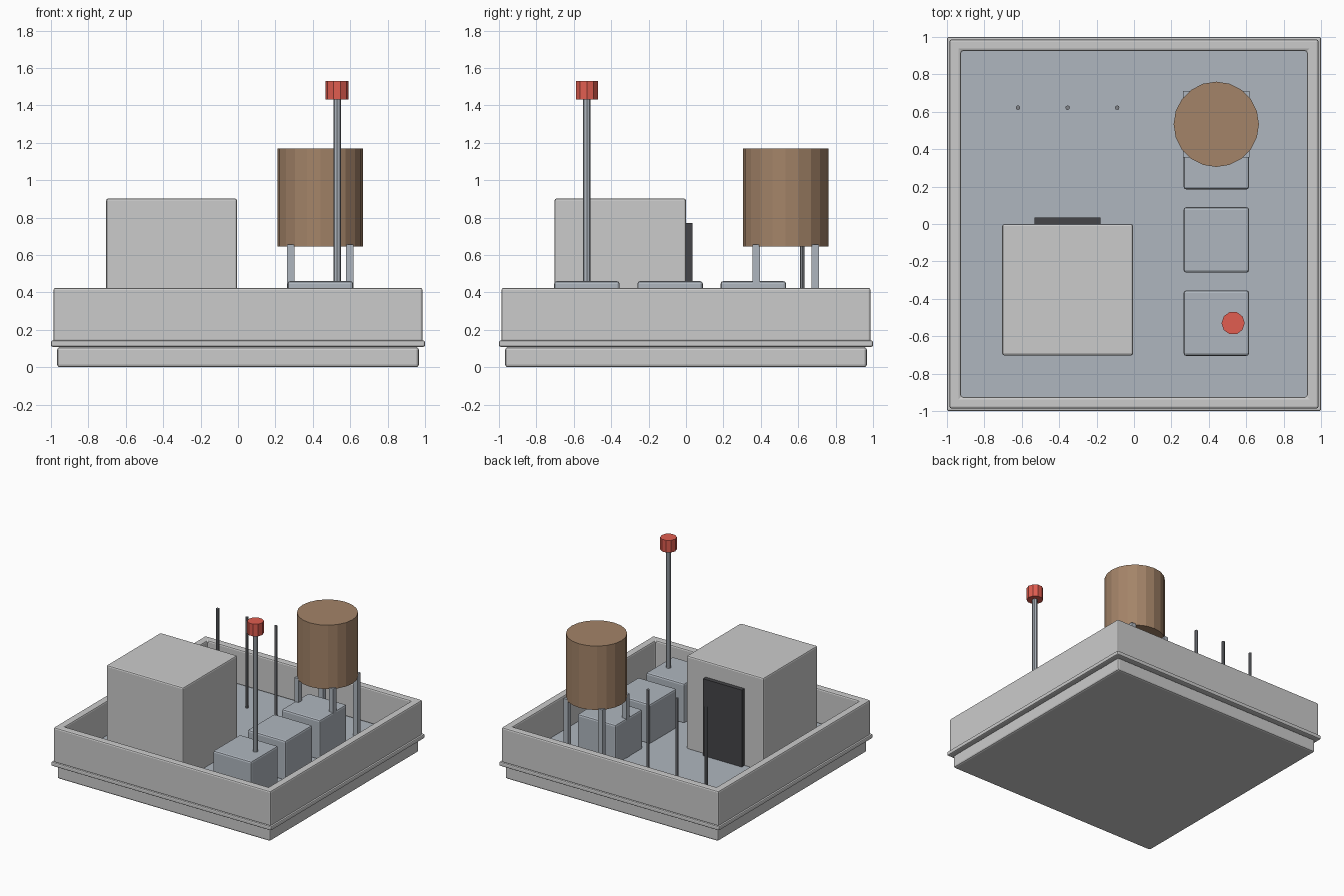
import bpy, bmesh, math
from mathutils import Matrix, Vector

if "Cube" in bpy.data.objects:
    bpy.data.objects.remove(bpy.data.objects["Cube"])


def material(name, rgb):
    m = bpy.data.materials.new(name)
    m.diffuse_color = (*rgb, 1)
    m.use_nodes = True
    m.node_tree.nodes["Principled BSDF"].inputs["Base Color"].default_value = m.diffuse_color
    return m


BLUE_GREY = material("pale_metal", (0.43, 0.47, 0.52))
DARK = material("dark_door", (0.06, 0.06, 0.065))
STEEL = material("pipe_steel", (0.22, 0.23, 0.25))
WOOD = material("tank_wood", (0.37, 0.23, 0.14))
RED = material("beacon_red", (0.75, 0.11, 0.08))

DECK = 0.14  # height of the roof surface


def finish(bm, name, mat=None, bevel=0):
    bmesh.ops.recalc_face_normals(bm, faces=bm.faces)
    me = bpy.data.meshes.new(name)
    bm.to_mesh(me)
    bm.free()
    ob = bpy.data.objects.new(name, me)
    bpy.context.collection.objects.link(ob)
    if mat:
        me.materials.append(mat)
    if bevel:
        mod = ob.modifiers.new("bevel", 'BEVEL')
        mod.width = bevel
        mod.segments = 2
    return ob


def box(name, lo, hi, mat=None, bevel=0):
    lo, hi = Vector(lo), Vector(hi)
    bm = bmesh.new()
    bmesh.ops.create_cube(bm, size=1, matrix=Matrix.Translation((lo + hi) / 2)
                          @ Matrix.Diagonal((*(hi - lo), 1)))
    return finish(bm, name, mat, bevel)


def cylinder(name, x, y, z0, z1, r, sides, mat):
    bm = bmesh.new()
    bmesh.ops.create_cone(bm, cap_ends=True, segments=sides, radius1=r, radius2=r, depth=z1 - z0,
                          matrix=Matrix.Translation((x, y, (z0 + z1) / 2))
                          @ Matrix.Rotation(math.pi / 2, 4, 'Z'))
    return finish(bm, name, mat)


def square_ring(name, outer, inner, z0, z1, bevel):
    bm = bmesh.new()
    corners = [(-1, -1), (1, -1), (1, 1), (-1, 1)]
    # the cross-section is swept round the four corners
    section = [(outer, z0), (outer, z1), (inner, z1), (inner, z0)]
    loops = [[bm.verts.new((sx * r, sy * r, z)) for r, z in section] for sx, sy in corners]
    for i in range(4):
        a, b = loops[i], loops[(i + 1) % 4]
        for j in range(4):
            k = (j + 1) % 4
            bm.faces.new((a[j], b[j], b[k], a[k]))
    return finish(bm, name, None, bevel)


# base slab, roof deck, projecting ledge and parapet
box("base_slab", (-0.967, -0.967, 0), (0.967, 0.967, 0.107), None, 0.014)
box("roof_deck", (-0.95, -0.95, 0.09), (0.95, 0.95, DECK), BLUE_GREY)
square_ring("ledge", 1.0, 0.93, 0.109, 0.143, 0.009)
square_ring("parapet", 0.987, 0.925, 0.135, 0.424, 0.012)

# stair house with its door at the back
box("stair_house", (-0.705, -0.703, DECK - 0.01), (-0.005, 0, 0.902), None, 0.012)
box("stair_door", (-0.532, -0.02, DECK), (-0.18, 0.035, 0.772), DARK)

# row of cooling units
for i, y in enumerate((-0.53, -0.085, 0.36)):
    box(f"cooling_unit_{i + 1}", (0.265, y - 0.175, DECK - 0.01),
        (0.615, y + 0.175, 0.46), BLUE_GREY, 0.014)

# water tank on four legs
TX, TY = 0.44, 0.533
cylinder("water_tank", TX, TY, 0.645, 1.17, 0.228, 20, WOOD)
for i, (sx, sy) in enumerate(((-1, -1), (1, -1), (1, 1), (-1, 1))):
    x, y = TX + sx * 0.157, TY + sy * 0.158
    box(f"tank_leg_{i + 1}", (x - 0.02, y - 0.02, DECK), (x + 0.02, y + 0.02, 0.655), BLUE_GREY)

# vent pipes
for i, x in enumerate((-0.62, -0.355, -0.09)):
    cylinder(f"vent_pipe_{i + 1}", x, 0.622, DECK, 0.885, 0.012, 8, STEEL)

# mast with beacon
cylinder("mast", 0.53, -0.53, DECK, 1.44, 0.02, 8, BLUE_GREY)
cylinder("beacon", 0.53, -0.53, 1.43, 1.53, 0.062, 10, RED)
